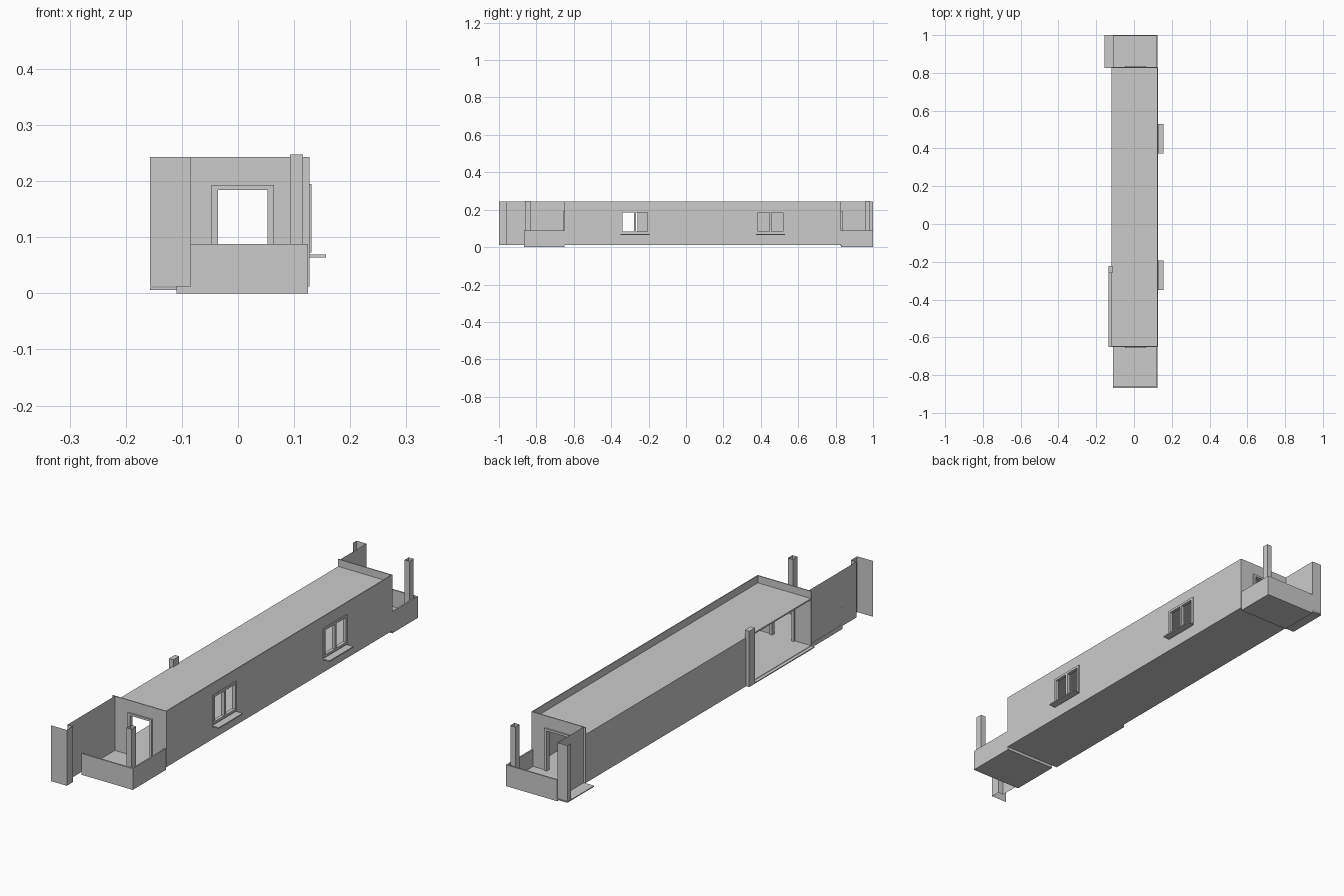
import bpy, bmesh
from mathutils import Vector

if "Cube" in bpy.data.objects:
    bpy.data.objects.remove(bpy.data.objects["Cube"])

T = 0.004                      # wall thickness
Z0, ZR, ZT = 0.012, 0.213, 0.243   # wall base, roof level, parapet top
XL, XR = -0.12, 0.127          # body sides
YF, YB = -0.65, 0.83           # body ends


def finish(name, bm):
    me = bpy.data.meshes.new(name)
    bm.to_mesh(me)
    bm.free()
    ob = bpy.data.objects.new(name, me)
    bpy.context.collection.objects.link(ob)
    return ob


def add_box(bm, x0, x1, y0, y1, z0, z1):
    vs = bmesh.ops.create_cube(bm, size=1)["verts"]
    c = Vector(((x0 + x1) / 2, (y0 + y1) / 2, (z0 + z1) / 2))
    s = Vector((x1 - x0, y1 - y0, z1 - z0))
    for v in vs:
        v.co = c + Vector(a * b for a, b in zip(v.co, s))


def boxes(name, *dims):
    bm = bmesh.new()
    for d in dims:
        add_box(bm, *d)
    return finish(name, bm)


def cut(ob, *dims):
    for d in dims:
        c = boxes("opening_cutter", d)
        c.hide_render = True
        c.hide_set(True)
        c.display_type = 'WIRE'
        m = ob.modifiers.new("opening", 'BOOLEAN')
        m.operation, m.object, m.solver = 'DIFFERENCE', c, 'EXACT'


def sheet(name, path, z0, z1, closed=False):
    """Upright sheet following a plan path, open at top and bottom."""
    bm = bmesh.new()
    lo = [bm.verts.new((x, y, z0)) for x, y in path]
    hi = [bm.verts.new((x, y, z1)) for x, y in path]
    n = len(path)
    for i in range(n if closed else n - 1):
        j = (i + 1) % n
        bm.faces.new((lo[i], lo[j], hi[j], hi[i]))
    return finish(name, bm)


# Floor, side ledge and recessed roof
boxes("floor", (XL, XR, YF, YB, Z0, 0.018))
boxes("side_ledge", (-0.134, XL, YF, -0.222, Z0, 0.016))
boxes("roof", (XL, XR - T, YF + T, YB - T, ZR - 0.006, ZR))

# Right wall with two window openings
right_wall = boxes("right_wall", (XR - T, XR, YF, YB, Z0, ZT))
windows = (-0.272, 0.452)
HW, WB, WT = 0.072, 0.078, 0.19
cut(right_wall, *[(XR - 0.03, XR + 0.03, y - HW, y + HW, WB, WT) for y in windows])
for y in windows:
    fx = (XR - 0.01, XR + 0.004)
    e = 0.005
    boxes("window_frame",
          (*fx, y - HW - e, y - HW + e, WB - e, WT + e),
          (*fx, y + HW - e, y + HW + e, WB - e, WT + e),
          (*fx, y - HW + e, y + HW - e, WB - e, WB + e),
          (*fx, y - HW + e, y + HW - e, WT - e, WT + e),
          (*fx, y - e, y + e, WB + e, WT - e))
    boxes("window_sill", (XR - T, 0.157, y - 0.078, y + 0.078, 0.064, 0.069))

# Left wall, stopping at the roof, and the jamb beside the side opening
boxes("left_wall", (XL, XL + T, -0.24, YB, Z0, ZR))
boxes("side_jamb", (-0.134, -0.114, -0.26, -0.222, Z0, ZT))

# End walls with door openings and raised frames
for end, y0, y1, s in (("front", YF, YF + T, -1), ("back", YB - T, YB, 1)):
    w = boxes(end + "_wall", (XL, XR, y0, y1, Z0, ZT))
    cut(w, (-0.036, 0.053, y0 - 0.02, y1 + 0.02, 0.018, 0.184))
    ya, yb = sorted(((YF if s < 0 else YB) + s * 0.006,
                     (YF if s < 0 else YB) - s * 0.012))
    boxes(end + "_door_frame",
          (-0.047, -0.036, ya, yb, 0.018, 0.193),
          (0.053, 0.064, ya, yb, 0.018, 0.193),
          (-0.036, 0.053, ya, yb, 0.184, 0.193))

# Balconies: slab, end parapet, right parapet and hollow post
P = 0.006
for end, near, far, py0, py1 in (("front", YF, -0.867, -0.862, -0.832),
                                 ("back", YB, 1.0, 0.957, 0.984)):
    a, b = sorted((near, far))
    inner = far + P if far < 0 else far - P
    e0, e1 = sorted((far, inner))
    s0, s1 = sorted((near, inner))
    boxes(end + "_balcony_slab", (-0.11, 0.125, a, b, 0, 0.018))
    boxes(end + "_balcony_parapet",
          (-0.11, 0.125, e0, e1, 0.018, 0.088),
          (0.125 - P, 0.125, s0, s1, 0.018, 0.088))
    sheet(end + "_post", [(0.093, py0), (0.116, py0), (0.116, py1), (0.093, py1)],
          0.018, 0.247, closed=True)
boxes("back_slab_ledge", (-0.157, -0.11, YB - 0.005, 1.0, 0.006, 0.01))

# Divider walls beside the balconies, folded into pillars at the outer ends
sheet("front_divider", [(XL, YF), (-0.109, YF), (-0.109, -0.96), (-0.084, -0.96),
                        (-0.084, -1.0), (-0.157, -1.0)], Z0, ZT)
sheet("back_divider", [(XL, YB), (-0.112, YB), (-0.112, 1.0), (-0.157, 1.0),
                       (-0.157, 0.975)], Z0, ZT)
